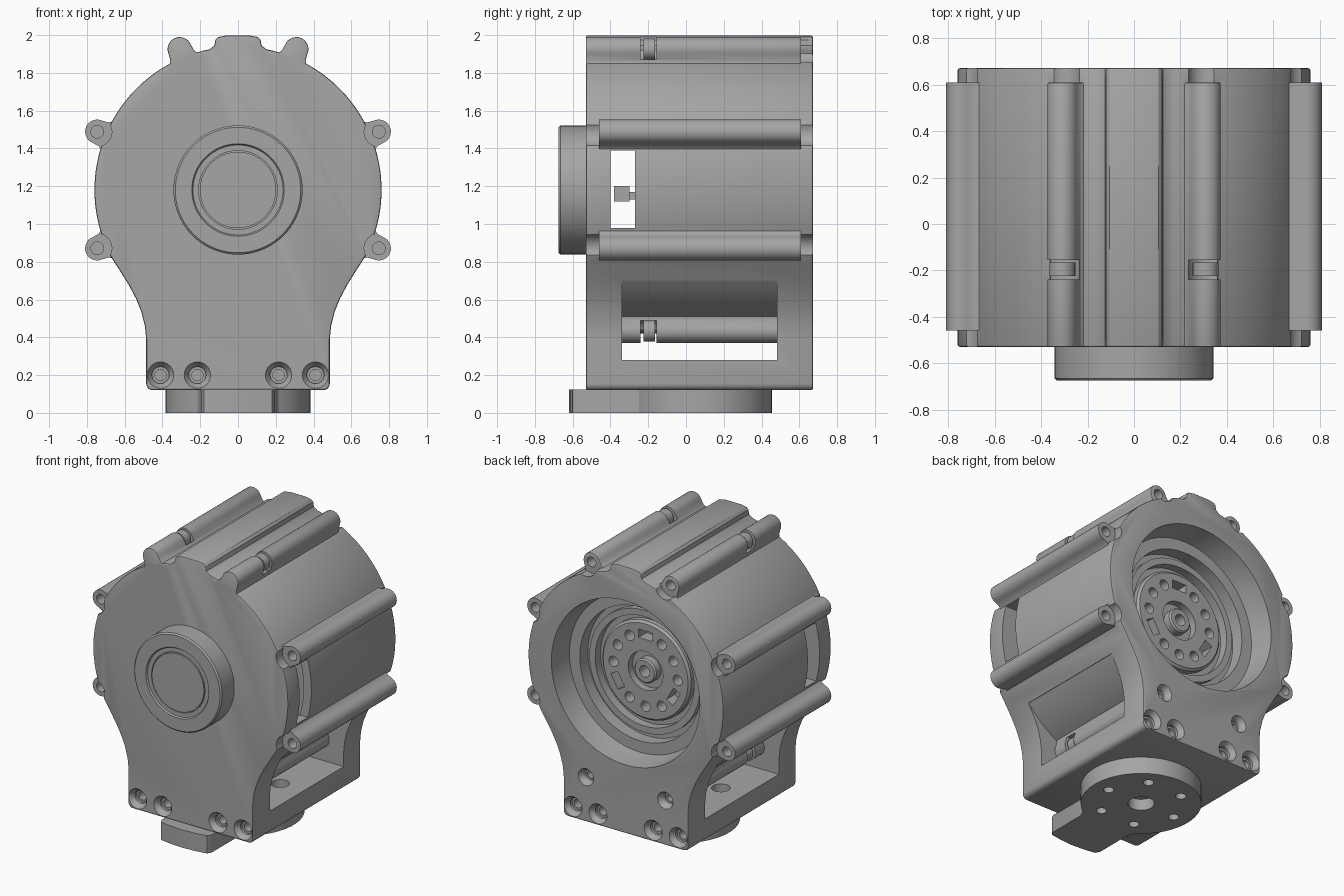
import bpy, bmesh, math
from mathutils import Matrix, Vector

cube = bpy.data.objects.get("Cube")
if cube:
    bpy.data.objects.remove(cube)

grey = bpy.data.materials.new("satin grey")
grey.use_nodes = True
GREY = (0.38, 0.38, 0.38, 1)
grey.diffuse_color = GREY
grey.node_tree.nodes["Principled BSDF"].inputs["Base Color"].default_value = GREY

AXIS = 1.18              # height of the barrel axis
FRONT, BACK = -0.53, 0.672
LOBE = 0.807             # distance of the tie rods from the axis


def finish(name, bm):
    bmesh.ops.remove_doubles(bm, verts=bm.verts, dist=1e-5)
    bmesh.ops.recalc_face_normals(bm, faces=bm.faces)
    mesh = bpy.data.meshes.new(name)
    bm.to_mesh(mesh)
    bm.free()
    mesh.materials.append(grey)
    ob = bpy.data.objects.new(name, mesh)
    bpy.context.collection.objects.link(ob)
    return ob


def prism(name, pts, a, b, axis="y", bevel=0):
    """Extrude a 2D outline from a to b along an axis."""
    bm = bmesh.new()
    put = (lambda p, t: (p[0], t, p[1])) if axis == "y" else (lambda p, t: (p[0], p[1], t))
    face = bm.faces.new([bm.verts.new(put(p, a)) for p in pts])
    ext = bmesh.ops.extrude_face_region(bm, geom=[face])["geom"]
    move = Vector(put((0, 0), b - a))
    bmesh.ops.translate(bm, vec=move, verts=[g for g in ext if isinstance(g, bmesh.types.BMVert)])
    if bevel:
        rims = [e for f in bm.faces if len(f.verts) > 4 for e in f.edges]
        bmesh.ops.bevel(bm, geom=rims, offset=bevel, segments=2, profile=0.5, affect="EDGES")
    return finish(name, bm)


def lathe(name, profile, x=0, z=AXIS, segs=64):
    """Revolve a closed (radius, y) profile about a line along y."""
    bm = bmesh.new()
    rings = []
    for i in range(segs):
        t = math.tau * i / segs
        rings.append([bm.verts.new((x + r * math.cos(t), y, z + r * math.sin(t))) for r, y in profile])
    n = len(profile)
    for i in range(segs):
        p, q = rings[i], rings[(i + 1) % segs]
        for j in range(n):
            k = (j + 1) % n
            if profile[j][0] == 0 and profile[k][0] == 0:
                continue
            quad = [p[j], p[k], q[k], q[j]]
            if profile[j][0] == 0:
                quad.pop()
            elif profile[k][0] == 0:
                quad.pop(2)
            bm.faces.new(quad)
    return finish(name, bm)


def rod(name, r, y0, y1, x, z, segs=24):
    return lathe(name, [(0, y0), (r, y0), (r, y1), (0, y1)], x, z, segs)


def box(name, x0, x1, y0, y1, z0, z1):
    return prism(name, [(x0, z0), (x1, z0), (x1, z1), (x0, z1)], y0, y1)


def combine(target, tool, op="DIFFERENCE"):
    mod = target.modifiers.new("bool", "BOOLEAN")
    mod.operation, mod.solver, mod.object = op, "EXACT", tool
    tool.hide_render = True
    bpy.context.view_layer.objects.active = target
    bpy.ops.object.modifier_apply(modifier=mod.name)
    bpy.data.objects.remove(tool)


def arc(cx, cy, r, a0, a1, n):
    return [(cx + r * math.cos(math.radians(a0 + (a1 - a0) * i / n)),
             cy + r * math.sin(math.radians(a0 + (a1 - a0) * i / n))) for i in range(n + 1)]


def mirrored(half):
    return half + [(-x, y) for x, y in reversed(half)]


def polar(r, deg):
    t = math.radians(deg)
    return r * math.cos(t), AXIS + r * math.sin(t)


# housing: round barrel, top ridge, concave neck and rounded foot
half = [(0.06, 1.998), (0.105, 1.99), (0.12, 1.975), (0.125, 1.945), (0.15, 1.925)]
half += arc(0, AXIS, 0.76, 77, -28, 44)
half += [(0.63, 0.76), (0.58, 0.68), (0.54, 0.605), (0.512, 0.535), (0.493, 0.46), (0.486, 0.39)]
half += arc(0.451, 0.155, 0.035, 0, -90, 5)
housing = prism("housing", mirrored(half), FRONT, BACK, bevel=0.01)

# side-to-side window below the barrel
window = [(0.95, 0.28), (0.95, 0.7)] + arc(0, AXIS, 0.76, -39, -90, 20)[:-1]
combine(housing, prism("cutter", mirrored(window), -0.34, 0.482))

# tie rods around the barrel, with recessed ends
side = (22.5, 157.5, 202.5, 337.5)
top, low = (67.5, 112.5), (247.5, 292.5)
foot = [(0.70, 0.10), (0.745, 0.085), (0.77, 0.068)]
lobe = [(r, -t) for r, t in foot] + arc(LOBE, 0, 0.064, -90, 90, 14) + foot[::-1]
for a in side + top:
    x, z = polar(LOBE, a)
    combine(housing, rod("cutter", 0.078, 0.605, 0.8, x, z))
    if a in side:
        combine(housing, rod("cutter", 0.078, -0.8, -0.455, x, z))
for a in side + top + low:
    c, s = math.cos(math.radians(a)), math.sin(math.radians(a))
    outline = [(r * c - t * s, AXIS + r * s + t * c) for r, t in lobe]
    y0 = -0.46 if a in side else (-0.5 if a in low else FRONT)
    tie = prism("tie", outline, y0, 0.61, bevel=0.006 if a in top else 0)
    combine(housing, tie, "UNION")
    x, z = polar(LOBE, a)
    if a not in low:
        combine(housing, rod("cutter", 0.034, 0.5, 0.8, x, z))
    if a in side:
        combine(housing, rod("cutter", 0.034, -0.8, -0.36, x, z))
    else:
        gx, gz = polar(LOBE + 0.03, a)
        combine(housing, rod("cutter", 0.092, -0.24, -0.155, gx, gz))

# inner cavity and the side slots opening into it
combine(housing, rod("cutter", 0.70, -0.37, -0.26, 0, AXIS, 64))
combine(housing, box("cutter", -1, 1, -0.40, -0.27, 0.98, 1.39))

# rear bore with the stepped output hub at its bottom
bore = [(0, 0.46), (0.075, 0.46), (0.085, 0.45), (0.085, 0.40), (0.135, 0.40), (0.135, 0.45),
        (0.33, 0.45), (0.345, 0.435), (0.345, 0.40), (0.385, 0.40), (0.385, 0.46), (0.43, 0.46),
        (0.43, 0.42), (0.47, 0.42), (0.47, 0.51), (0.55, 0.51), (0.578, 0.66), (0.578, 0.8), (0, 0.8)]
combine(housing, lathe("cutter", bore, segs=80))
combine(housing, rod("cutter", 0.04, 0.3, 0.8, 0, AXIS))
for i in range(12):
    x, z = polar(0.25, 90 + 30 * i)
    if i % 4:
        combine(housing, rod("cutter", 0.036, 0.36, 0.6, x, z, 16))
    else:
        a = math.radians(90 + 30 * i)
        slot = [(x + u * math.cos(a) - v * math.sin(a), z + u * math.sin(a) + v * math.cos(a))
                for u, v in ((-0.03, -0.055), (0.03, -0.055), (0.03, 0.055), (-0.03, 0.055))]
        combine(housing, prism("cutter", slot, 0.36, 0.6))

# countersunk screw holes in the foot, front and back
sink = [(0, 0.12), (0.03, 0.12), (0.03, 0.055), (0.045, 0.055), (0.045, 0.035), (0.07, 0), (0.07, -0.05), (0, -0.05)]
for x in (-0.41, -0.215, 0.215, 0.41):
    combine(housing, lathe("cutter", [(r, FRONT + d) for r, d in sink], x, 0.2, 24))
    combine(housing, lathe("cutter", [(r, BACK - d) for r, d in sink], x, 0.2, 24))
for a in low:
    x, z = polar(LOBE, a)
    combine(housing, lathe("cutter", [(r * 0.85, BACK - d) for r, d in sink], x, z, 24))
for x in (-0.3, 0.3):
    combine(housing, prism("cutter", arc(x, 0.04, 0.06, 0, 345, 23), 0.2, 0.35, "z"))

# nuts in the rod gaps
nuts = [rod("rod_nut_%d" % i, 0.056, -0.225, -0.165, *polar(LOBE, a)) for i, a in enumerate(top + low)]

# front bearing boss with a fine ring gap
boss = lathe("front_boss", [(0, -0.5), (0.342, -0.5), (0.342, -0.665), (0.332, -0.675), (0.245, -0.675),
                            (0.238, -0.665), (0.208, -0.665), (0.208, -0.645), (0.202, -0.645),
                            (0.202, -0.668), (0, -0.668)], segs=80)

# connector seen through the side slots
connector = box("connector", -0.2, 0.2, -0.38, -0.30, 1.12, 1.20)
pin = box("connector_pin", -0.12, 0.12, -0.31, -0.25, 1.13, 1.17)

# base plate: drilled disc with a forward arm
plate = arc(0, 0.07, 0.385, -56, 236, 56)
plate += [(-0.196, -0.30), (-0.196, -0.57), (-0.18, -0.6), (-0.1, -0.613), (0, -0.62),
          (0.1, -0.613), (0.18, -0.6), (0.196, -0.57), (0.196, -0.30)]
base = prism("base_plate", plate, 0, 0.125, "z")
for i in range(7):
    r = 0.27 if i else 0
    x, y = r * math.cos(i * math.pi / 3), 0.07 + r * math.sin(i * math.pi / 3)
    combine(base, prism("cutter", arc(x, y, 0.034 if i else 0.085, 0, 345, 23), -0.1, 0.08, "z"))

# smooth curved walls, keep hard edges
bpy.ops.object.select_all(action="DESELECT")
for ob in [housing, boss, base] + nuts:
    ob.select_set(True)
bpy.context.view_layer.objects.active = housing
bpy.ops.object.shade_smooth_by_angle(angle=math.radians(30))
